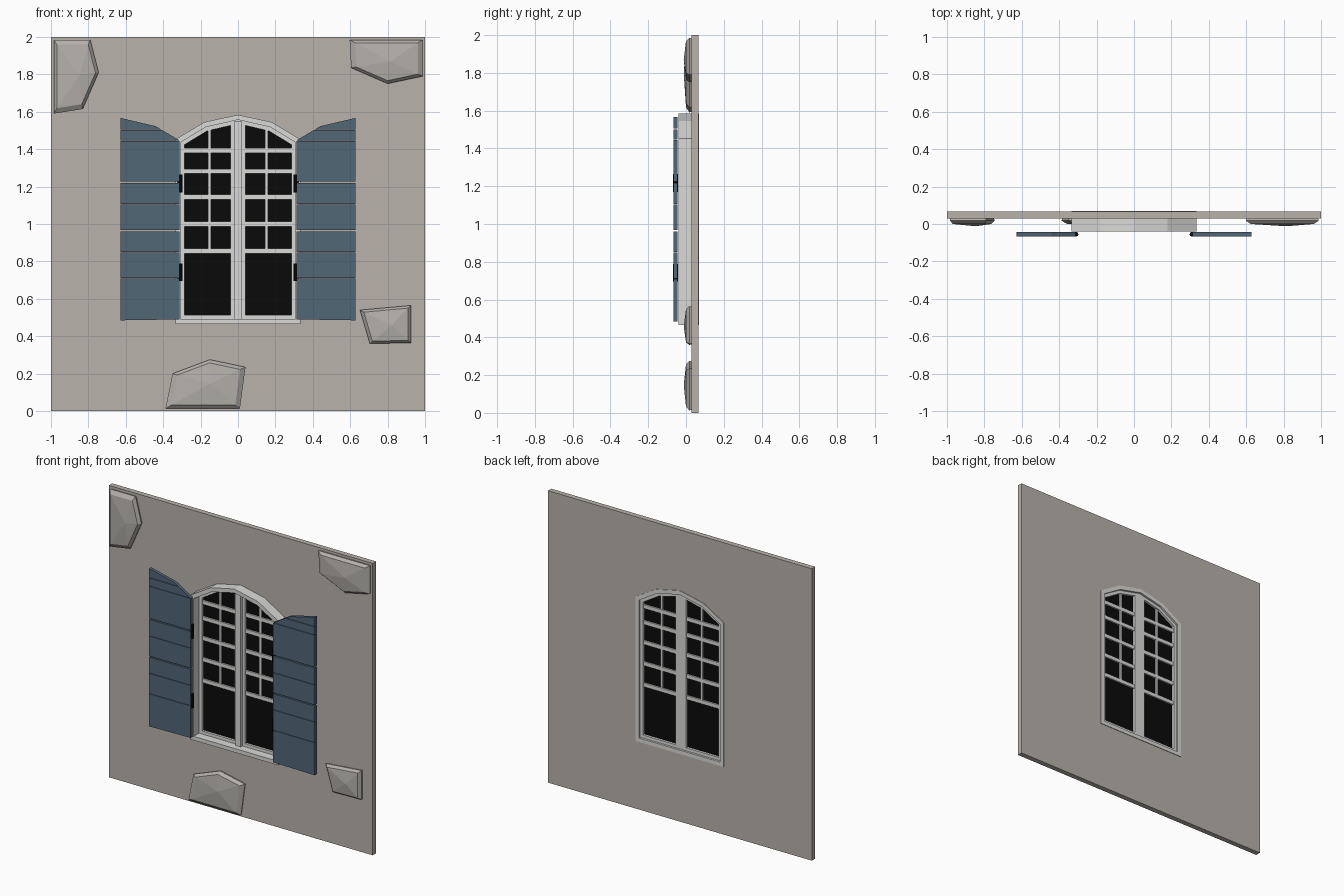
import bpy, bmesh, math

if "Cube" in bpy.data.objects:
    bpy.data.objects.remove(bpy.data.objects["Cube"])


def mat(name, r, g, b):
    m = bpy.data.materials.new(name)
    m.diffuse_color = (r, g, b, 1)
    m.use_nodes = True
    m.node_tree.nodes["Principled BSDF"].inputs["Base Color"].default_value = m.diffuse_color
    return m


PLASTER = mat("warm plaster", 0.48, 0.45, 0.41)
STONE = mat("grey stone", 0.46, 0.44, 0.41)
WHITE = mat("white paint", 0.70, 0.70, 0.69)
BLUE = mat("slate blue paint", 0.085, 0.135, 0.185)
GLASS = mat("black glass", 0.003, 0.003, 0.003)
IRON = mat("black iron", 0.004, 0.004, 0.004)


def add(name, mesh, material):
    ob = bpy.data.objects.new(name, mesh)
    bpy.context.collection.objects.link(ob)
    mesh.materials.clear()
    mesh.materials.append(material)
    return ob


def plate(name, loops, y0, y1, material):
    """Flat slab from x,z outlines (later loops are holes), between y0 and y1."""
    cu = bpy.data.curves.new(name, 'CURVE')
    cu.dimensions = '2D'
    cu.fill_mode = 'BOTH'
    cu.extrude = (y1 - y0) / 2
    for pts in loops:
        s = cu.splines.new('POLY')
        s.points.add(len(pts) - 1)
        for p, (x, z) in zip(s.points, pts):
            p.co = (x, z, 0, 1)
        s.use_cyclic_u = True
    tmp = bpy.data.objects.new(name + "_outline", cu)
    bpy.context.collection.objects.link(tmp)
    dg = bpy.context.evaluated_depsgraph_get()
    me = bpy.data.meshes.new_from_object(tmp.evaluated_get(dg))
    bpy.data.objects.remove(tmp)
    bm = bmesh.new()
    bm.from_mesh(me)
    bmesh.ops.remove_doubles(bm, verts=bm.verts, dist=1e-5)
    for v in bm.verts:
        x, z, d = v.co
        v.co = (x, (y0 + y1) / 2 - d, z)
    bmesh.ops.recalc_face_normals(bm, faces=bm.faces)
    for f in bm.faces:
        f.smooth = False
    bm.to_mesh(me)
    bm.free()
    return add(name, me, material)


def rect(x0, x1, z0, z1):
    return [(x0, z0), (x1, z0), (x1, z1), (x0, z1)]


def arch(d):
    """Arched window outline, shrunk inward by d."""
    w = 0.335 - d
    return [(-w, 0.465 + d), (w, 0.465 + d), (w, 1.452 - 0.6 * d),
            (0.18 - 0.3 * d, 1.545 - d), (0, 1.584 - d),
            (-0.18 + 0.3 * d, 1.545 - d), (-w, 1.452 - 0.6 * d)]


def clip(pts, level, keep_above):
    """Cut an outline at a height."""
    s = 1 if keep_above else -1
    out = []
    for a, b in zip(pts, pts[1:] + pts[:1]):
        da, db = s * (a[1] - level), s * (b[1] - level)
        if da >= 0:
            out.append(a)
        if da * db < 0:
            t = da / (da - db)
            out.append((a[0] + t * (b[0] - a[0]), level))
    return out


# wall with arched opening
plate("wall", [rect(-1, 1, 0, 2), arch(0.005)], 0.03, 0.066, PLASTER)

# window frame, sash, glass
plate("window_frame", [arch(0), arch(0.027)], -0.04, 0.07, WHITE)
plate("sash", [arch(0.025), arch(0.048)], 0.018, 0.056, WHITE)
plate("glass", [arch(0.04)], 0.034, 0.040, GLASS)

# middle stiles and post
plate("middle_stiles", [rect(-0.04, 0.04, 0.5, 1.548)], 0.018, 0.056, WHITE)
plate("middle_post", [rect(-0.02, 0.02, 0.492, 1.552)], 0.0, 0.05, WHITE)

# glazing bars
for side in (-1, 1):
    c = side * 0.152
    plate("upright_bar", [rect(c - 0.008, c + 0.008, 0.86, 1.53)], 0.024, 0.05, WHITE)
for z in (0.855, 1.0, 1.145, 1.282, 1.392):
    plate("cross_bar", [rect(-0.295, 0.295, z - 0.013, z + 0.013)], 0.023, 0.051, WHITE)

# shutters made of planks with narrow gaps, and hinges
SHUTTER = [(0.313, 0.49), (0.628, 0.485), (0.628, 1.567), (0.44, 1.523), (0.313, 1.447)]
CUTS = [(0.4, 0), (0.71, 0.003), (0.85, 0.003), (0.963, 0.008), (1.105, 0.003),
        (1.222, 0.008), (1.446, 0.003), (1.503, 0.003), (1.7, 0)]
for side in (-1, 1):
    for (z0, g0), (z1, g1) in zip(CUTS, CUTS[1:]):
        p = clip(clip(SHUTTER, z0 + g0 / 2, True), z1 - g1 / 2, False)
        plate("shutter_plank", [[(side * x, z) for x, z in p]], -0.066, -0.044, BLUE)
    for z in (0.742, 1.217):
        bm = bmesh.new()
        bmesh.ops.create_cone(bm, cap_ends=True, segments=8, radius1=0.013,
                              radius2=0.013, depth=0.095)
        bmesh.ops.translate(bm, verts=bm.verts, vec=(side * 0.31, -0.055, z))
        me = bpy.data.meshes.new("hinge")
        bm.to_mesh(me)
        bm.free()
        add("hinge", me, IRON)


# rough stones set in the plaster: outline, shoulder ring, low peak
def stone(outline):
    n = len(outline)
    cx = sum(p[0] for p in outline) / n
    cz = sum(p[1] for p in outline) / n
    bm = bmesh.new()
    rings = []
    for k, y in ((0.97, 0.034), (1.0, 0.018), (0.86, 0.0)):
        rings.append([bm.verts.new((cx + (x - cx) * k, y, cz + (z - cz) * k))
                      for x, z in outline])
    peak = bm.verts.new((cx + 0.02, -0.012, cz))
    for i in range(n):
        j = (i + 1) % n
        for a, b in zip(rings, rings[1:]):
            bm.faces.new((a[i], a[j], b[j], b[i]))
        bm.faces.new((rings[-1][i], rings[-1][j], peak))
    bm.faces.new(rings[0])
    bmesh.ops.recalc_face_normals(bm, faces=bm.faces)
    me = bpy.data.meshes.new("stone")
    bm.to_mesh(me)
    bm.free()
    add("stone", me, STONE)


stone([(-0.985, 1.985), (-0.79, 1.985), (-0.745, 1.81), (-0.83, 1.615), (-0.985, 1.59)])
stone([(0.597, 1.985), (0.988, 1.985), (0.988, 1.79), (0.8, 1.75), (0.605, 1.835)])
stone([(0.652, 0.54), (0.925, 0.565), (0.925, 0.365), (0.705, 0.36)])
stone([(-0.388, 0.013), (-0.35, 0.2), (-0.15, 0.275), (0.04, 0.235), (0.01, 0.013)])
